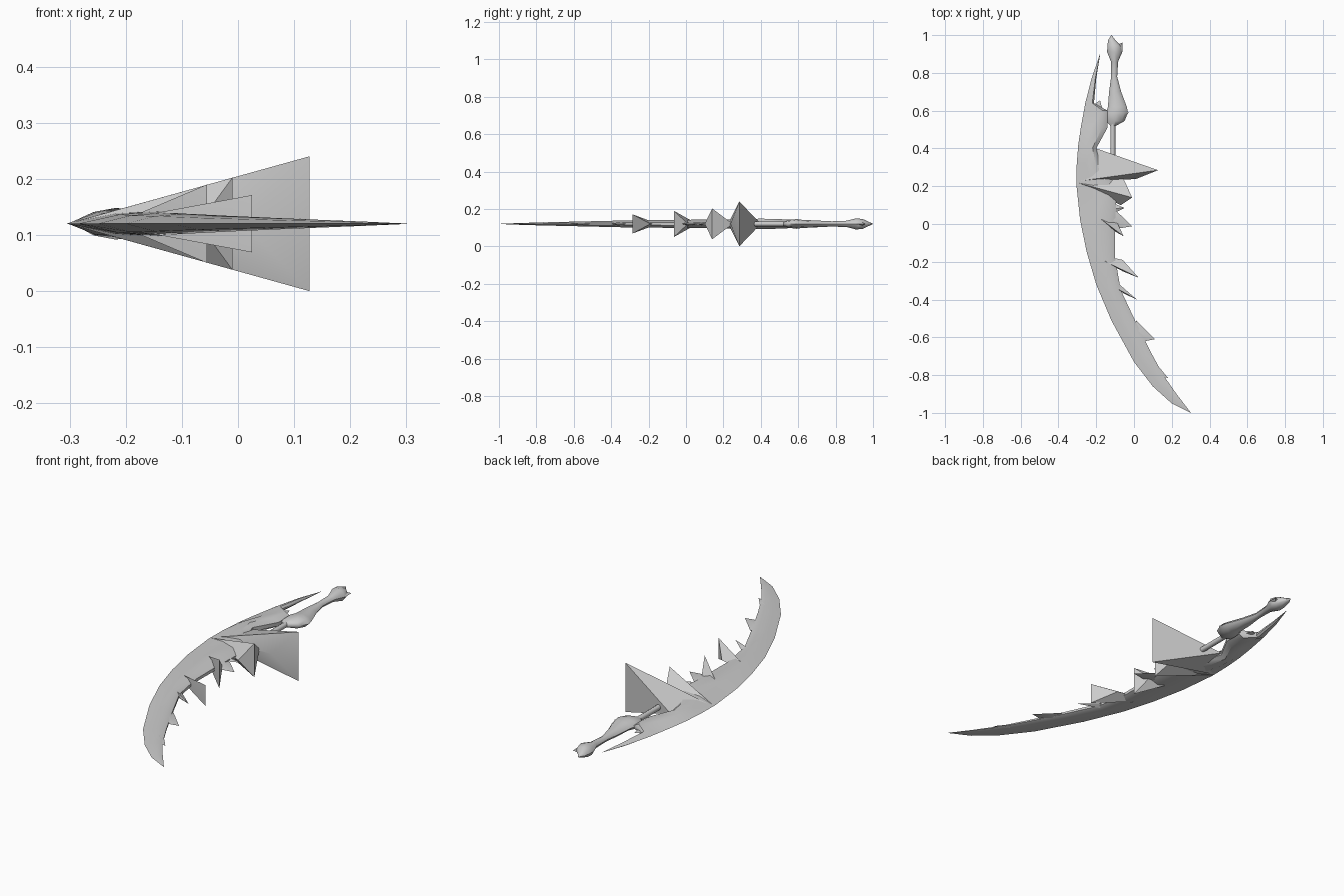
import bpy
import math

Z = 0.12  # height of the flat mid plane

steel = bpy.data.materials.new("pale_grey")
steel.diffuse_color = (0.6, 0.6, 0.6, 1)


def make(name, verts, faces, angle=40):
    me = bpy.data.meshes.new(name)
    me.from_pydata(verts, [], faces)
    ob = bpy.data.objects.new(name, me)
    bpy.context.collection.objects.link(ob)
    me.materials.append(steel)
    bpy.ops.object.select_all(action='DESELECT')
    ob.select_set(True)
    bpy.context.view_layer.objects.active = ob
    bpy.ops.object.mode_set(mode='EDIT')
    bpy.ops.mesh.select_all(action='SELECT')
    bpy.ops.mesh.remove_doubles(threshold=0.0005)
    bpy.ops.mesh.normals_make_consistent(inside=False)
    bpy.ops.object.mode_set(mode='OBJECT')
    bpy.ops.object.shade_smooth_by_angle(angle=math.radians(angle))
    return ob


def loft(name, rings, angle=40):
    n = len(rings[0])
    verts = [v for r in rings for v in r]
    faces = [(i * n + j, i * n + (j + 1) % n, (i + 1) * n + (j + 1) % n, (i + 1) * n + j)
             for i in range(len(rings) - 1) for j in range(n)]
    faces += [tuple(range(n)), tuple(range(len(verts) - n, len(verts)))]
    return make(name, verts, faces, angle)


# Blade: outer edge point, inner edge point, half thickness
stations = [
    (0.30, -1.00, 0.301, -0.999, 0.0005), (0.20, -0.95, 0.225, -0.90, 0.004),
    (0.10, -0.86, 0.155, -0.80, 0.007), (0.00, -0.73, 0.09, -0.68, 0.010),
    (-0.12, -0.51, 0.01, -0.52, 0.014), (-0.20, -0.32, -0.07, -0.35, 0.018),
    (-0.25, -0.15, -0.10, -0.18, 0.020), (-0.285, 0.02, -0.10, 0.00, 0.022),
    (-0.305, 0.21, -0.09, 0.20, 0.024), (-0.303, 0.32, -0.18, 0.32, 0.026),
    (-0.295, 0.42, -0.20, 0.40, 0.028), (-0.28, 0.52, -0.14, 0.51, 0.025),
    (-0.265, 0.60, -0.14, 0.60, 0.020), (-0.258, 0.64, -0.212, 0.64, 0.014),
    (-0.225, 0.77, -0.20, 0.77, 0.009), (-0.18, 0.90, -0.179, 0.899, 0.0005),
]
rings = []
for ox, oy, ix, iy, h in stations:
    def at(t, z):
        return (ox + (ix - ox) * t, oy + (iy - oy) * t, Z + z)
    rings.append([at(0, 0), at(0.4, h * 0.75), at(0.8, h), at(1, h * 0.35),
                  at(1, -h * 0.35), at(0.8, -h), at(0.4, -h * 0.75)])
loft("blade", rings)


# Fins: upright inner edge, spreading from a point on the outer blade edge
def fin(name, tip, half, front, back, outer):
    verts = [(*tip, Z + half), (*tip, Z - half), (*front, Z), (*back, Z), (*outer, Z)]
    make(name, verts, [(0, 1, 2), (1, 0, 3), (0, 2, 4), (2, 1, 4), (3, 0, 4), (1, 3, 4)], 30)


fin("large_fin", (0.127, 0.285), 0.12, (0.01, 0.238), (-0.20, 0.40), (-0.305, 0.225))
fin("second_fin", (-0.01, 0.14), 0.082, (-0.07, 0.10), (-0.06, 0.25), (-0.304, 0.22))
fin("third_fin", (-0.055, -0.065), 0.07, (-0.10, -0.04), (-0.09, 0.01), (-0.22, 0.06))
fin("fourth_fin", (0.025, -0.285), 0.051, (-0.06, -0.25), (-0.06, -0.19), (-0.25, -0.15))


# Flat teeth along the inner blade edge
def tooth(name, tip, a, b, root, h=0.016):
    verts = [(*tip, Z), (*a, Z), (*b, Z), (*root, Z + h), (*root, Z - h)]
    make(name, verts, [(0, 1, 3), (0, 3, 2), (0, 4, 1), (0, 2, 4), (1, 4, 3), (2, 3, 4)])


for i, (tip, a, b, root) in enumerate([
    ((-0.05, 0.085), (-0.11, 0.11), (-0.12, 0.05), (-0.14, 0.08)),
    ((-0.01, -0.012), (-0.11, 0.085), (-0.12, -0.03), (-0.14, 0.03)),
    ((0.015, -0.40), (-0.10, -0.30), (-0.05, -0.37), (-0.11, -0.33)),
    ((0.11, -0.61), (0.01, -0.51), (0.06, -0.62), (0.01, -0.56)),
    ((0.18, -0.815), (0.11, -0.73), (0.15, -0.81), (0.11, -0.76)),
]):
    tooth(f"tooth_{i + 1}", tip, a, b, root, 0.016 if i < 3 else 0.009)


# Grip and pommel: centre x, y, half width, half height
def tube(name, sections, n=8):
    loft(name, [[(cx + w * math.cos(2 * math.pi * k / n), y, Z + h * math.sin(2 * math.pi * k / n))
                 for k in range(n)] for cx, y, w, h in sections], 50)


tube("grip_rod", [(-0.112, 0.33, 0.013, 0.013), (-0.112, 0.56, 0.013, 0.013)])
tube("bone_handle", [
    (-0.11, 0.52, 0.015, 0.010), (-0.10, 0.545, 0.050, 0.020), (-0.09, 0.59, 0.058, 0.026),
    (-0.088, 0.62, 0.050, 0.022), (-0.100, 0.70, 0.032, 0.018), (-0.105, 0.78, 0.016, 0.014),
    (-0.103, 0.86, 0.019, 0.017), (-0.102, 0.91, 0.040, 0.030), (-0.105, 0.945, 0.036, 0.026),
    (-0.118, 0.975, 0.018, 0.012), (-0.12, 1.00, 0.001, 0.001)])

# Small points at the pommel, guard and blade heel
tooth("pommel_point", (-0.062, 0.96), (-0.06, 0.91), (-0.09, 0.95), (-0.09, 0.92), 0.02)
tooth("guard_point", (-0.028, 0.59), (-0.06, 0.545), (-0.06, 0.63), (-0.08, 0.59), 0.02)
tooth("heel_point", (-0.18, 0.655), (-0.215, 0.63), (-0.165, 0.60), (-0.20, 0.60), 0.012)
